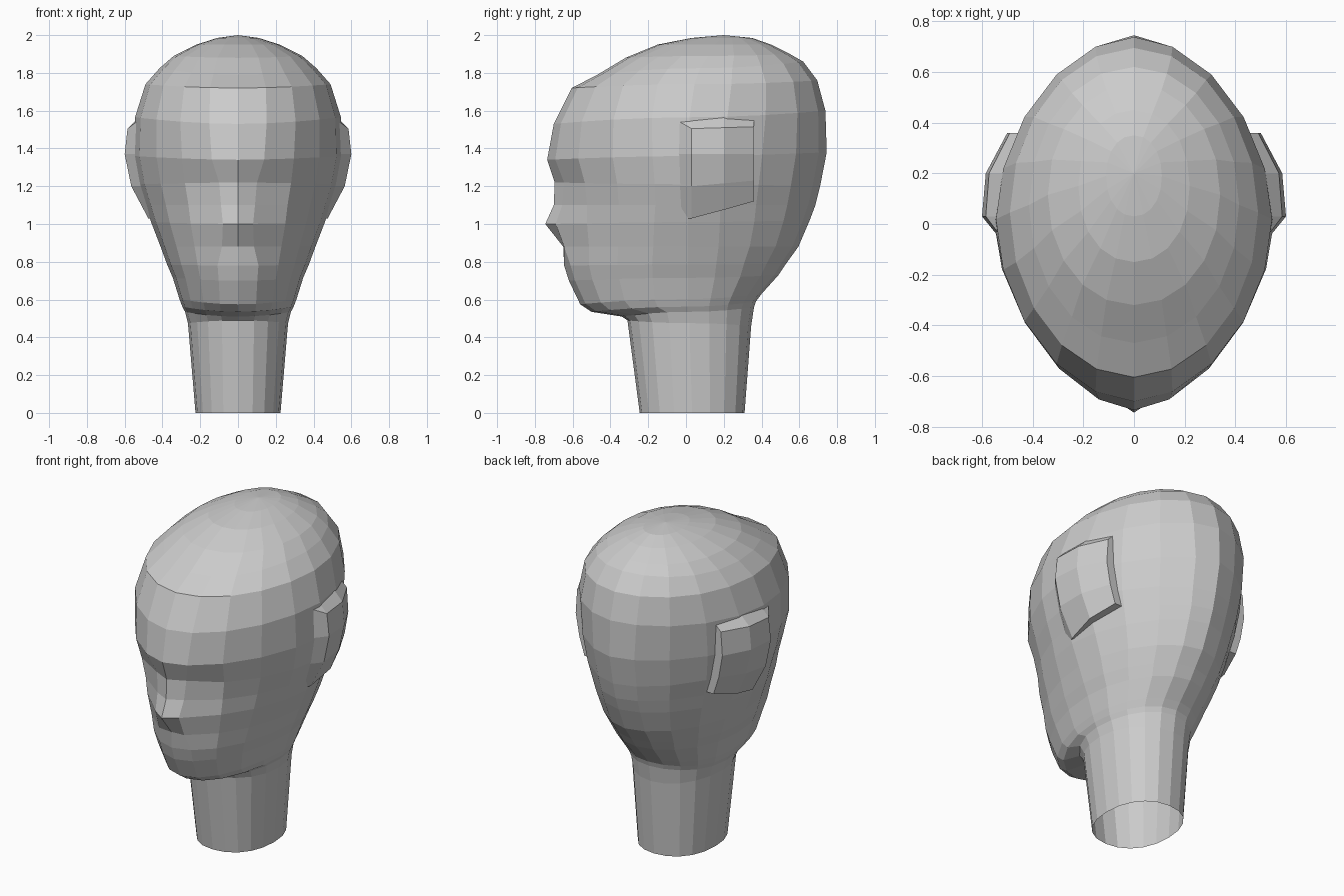
import bpy, bmesh, math

cube = bpy.data.objects.get("Cube")
if cube:
    bpy.data.objects.remove(cube, do_unlink=True)

COLOUR = (0.6, 0.6, 0.6, 1)
grey = bpy.data.materials.new("plain grey")
grey.use_nodes = True
grey.diffuse_color = COLOUR
bsdf = grey.node_tree.nodes["Principled BSDF"]
bsdf.inputs["Base Color"].default_value = COLOUR
bsdf.inputs["Roughness"].default_value = 0.8

SIDES = 20


def finish(bm, name):
    bmesh.ops.recalc_face_normals(bm, faces=bm.faces)
    mesh = bpy.data.meshes.new(name)
    bm.to_mesh(mesh)
    bm.free()
    mesh.materials.append(grey)
    obj = bpy.data.objects.new(name, mesh)
    bpy.context.collection.objects.link(obj)
    return obj


def bridge(bm, low, high):
    n = len(low)
    for i in range(n):
        j = (i + 1) % n
        bm.faces.new((low[i], low[j], high[j], high[i]))


def roundness(z):
    """Section exponent: round neck and crown, pointed at eye level."""
    return min(2.2, 1.7 + 0.6 * max(0, 1.1 - z) + 0.7 * max(0, z - 1.37))


def ring(bm, width, front, back):
    """Closed section through a front and a back point (y, z)."""
    side_y = max(0.01, (front[0] + back[0]) / 2)
    side_z = (front[1] + back[1]) / 2
    power = 2 / roundness(side_z)
    verts = []
    for i in range(SIDES):
        angle = 2 * math.pi * i / SIDES
        s, c = math.sin(angle), math.cos(angle)
        end_y, end_z = front if c > 0 else back
        x = math.copysign(abs(s) ** power, s) * width
        y = side_y + (end_y - side_y) * abs(c) ** power
        z = side_z + (end_z - side_z) * c * c
        verts.append(bm.verts.new((x, y, z)))
    return verts


# Head and neck sections: half width, front point, back point
sections = [
    (0.225, (-0.245, 0), (0.31, 0)),
    (0.265, (-0.31, 0.49), (0.345, 0.46)),
    (0.28, (-0.34, 0.51), (0.36, 0.56)),
    (0.295, (-0.5, 0.535), (0.37, 0.59)),
    (0.31, (-0.56, 0.575), (0.4, 0.63)),
    (0.345, (-0.62, 0.7), (0.49, 0.73)),
    (0.375, (-0.645, 0.78), (0.53, 0.79)),
    (0.41, (-0.65, 0.88), (0.595, 0.88)),
    (0.46, (-0.67, 1), (0.655, 1.02)),
    (0.49, (-0.675, 1.1), (0.685, 1.1)),
    (0.525, (-0.69, 1.22), (0.71, 1.2)),
    (0.553, (-0.735, 1.34), (0.745, 1.38)),
    (0.545, (-0.7, 1.53), (0.738, 1.6)),
    (0.49, (-0.605, 1.72), (0.695, 1.76)),
    (0.415, (-0.47, 1.79), (0.62, 1.86)),
    (0.34, (-0.32, 1.88), (0.55, 1.9)),
    (0.22, (-0.15, 1.95), (0.45, 1.95)),
    (0.11, (0.03, 1.985), (0.35, 1.985)),
]
bm = bmesh.new()
rings = [ring(bm, *section) for section in sections]

# Nose: a sharp tip with flat wings and a blunt underside
for index, tip, wing_x, wing_y in (
        (7, -0.65, 0.085, -0.645), (8, -0.745, 0.08, -0.69),
        (9, -0.7, 0.09, -0.655), (10, -0.695, 0.1, -0.645)):
    section = rings[index]
    section[0].co.y = tip
    for vert, sign in ((section[1], 1), (section[-1], -1)):
        vert.co.x, vert.co.y = sign * wing_x, wing_y

# The skin is left open under the neck
for low, high in zip(rings, rings[1:]):
    bridge(bm, low, high)
crown = bm.verts.new((0, 0.2, 2))
top = rings[-1]
for i in range(SIDES):
    bm.faces.new((top[i], top[(i + 1) % SIDES], crown))
finish(bm, "head_and_neck")

# Ears: raised side flaps that merge into the cheeks at their front edge
ear_columns = (-0.05, 0.03, 0.2, 0.36)
ear_rows = (  # heights at the front and back columns, outer x per column
    (1.03, 1.12, (0.44, 0.475, 0.49, 0.44)),
    (1.2, 1.23, (0.5, 0.565, 0.55, 0.475)),
    (1.37, 1.37, (0.535, 0.6, 0.585, 0.5)),
    (1.505, 1.515, (0.525, 0.585, 0.572, 0.49)),
)
THICKNESS = 0.11


def ear(name, sign):
    bm = bmesh.new()
    loops = []
    for front_z, back_z, widths in ear_rows:
        is_top = front_z > 1.5
        outer, inner = [], []
        for i, (x, y) in enumerate(zip(widths, ear_columns)):
            z = front_z + (back_z - front_z) * max(0, i - 1) / 2
            if is_top and i == 0:
                z += 0.045
            root_z = z + (THICKNESS if is_top else 0)
            outer.append(bm.verts.new((sign * x, y, z)))
            inner.append(bm.verts.new((sign * (x - THICKNESS), y, root_z)))
        loops.append(outer + inner[::-1])
    for low, high in zip(loops, loops[1:]):
        bridge(bm, low, high)
    for end in (loops[0], loops[-1]):
        for i in range(3):
            bm.faces.new((end[i], end[i + 1], end[-2 - i], end[-1 - i]))
    return finish(bm, name)


ear("left_ear", 1)
ear("right_ear", -1)
